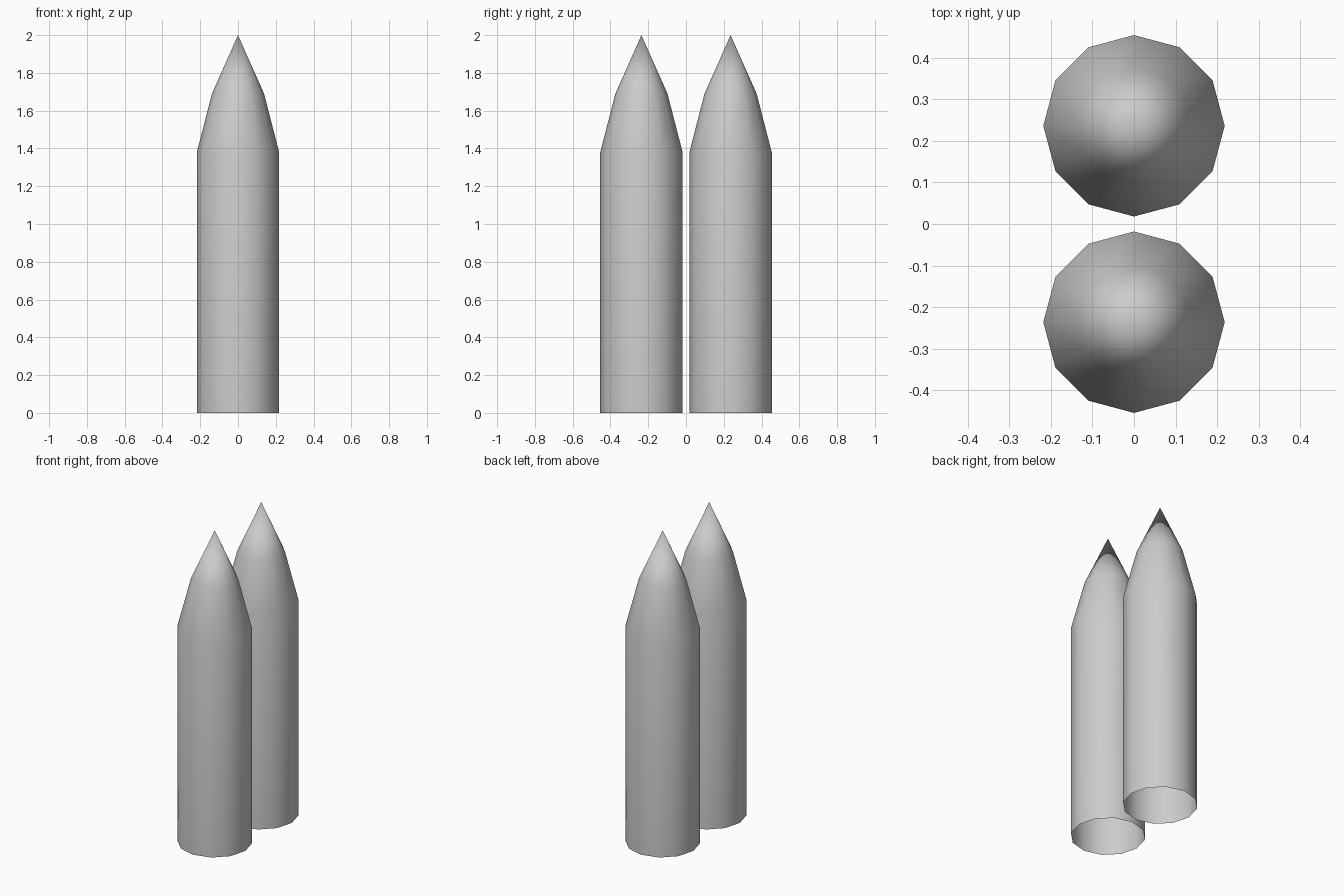
import bpy, bmesh
from math import cos, sin, tau

cube = bpy.data.objects.get("Cube")
if cube:
    bpy.data.objects.remove(cube, do_unlink=True)

SIDES = 12
PROFILE = [(0.218, 0.0), (0.218, 1.38), (0.138, 1.69)]  # radius, height
TIP_HEIGHT = 2.0
OFFSET = 0.236

grey = bpy.data.materials.new("plain_grey")
grey.use_nodes = True
colour = (0.6, 0.6, 0.6, 1.0)
grey.diffuse_color = colour
grey.node_tree.nodes["Principled BSDF"].inputs["Base Color"].default_value = colour


def pointed_tube(name, y):
    """Twelve-sided tube, open underneath, with a two-stage pointed nose."""
    bm = bmesh.new()
    rings = [[bm.verts.new((r * cos(tau * i / SIDES), r * sin(tau * i / SIDES), z))
              for i in range(SIDES)] for r, z in PROFILE]
    tip = bm.verts.new((0, 0, TIP_HEIGHT))
    for i in range(SIDES):
        j = (i + 1) % SIDES
        # Body wall and lower nose
        for low, high in zip(rings, rings[1:]):
            bm.faces.new((low[i], low[j], high[j], high[i]))
        # Upper nose
        bm.faces.new((rings[-1][i], rings[-1][j], tip))
    for face in bm.faces:
        face.smooth = True
    mesh = bpy.data.meshes.new(name)
    bm.to_mesh(mesh)
    bm.free()
    mesh.materials.append(grey)
    obj = bpy.data.objects.new(name, mesh)
    obj.location.y = y
    bpy.context.collection.objects.link(obj)


pointed_tube("front_pointed_tube", -OFFSET)
pointed_tube("back_pointed_tube", OFFSET)
